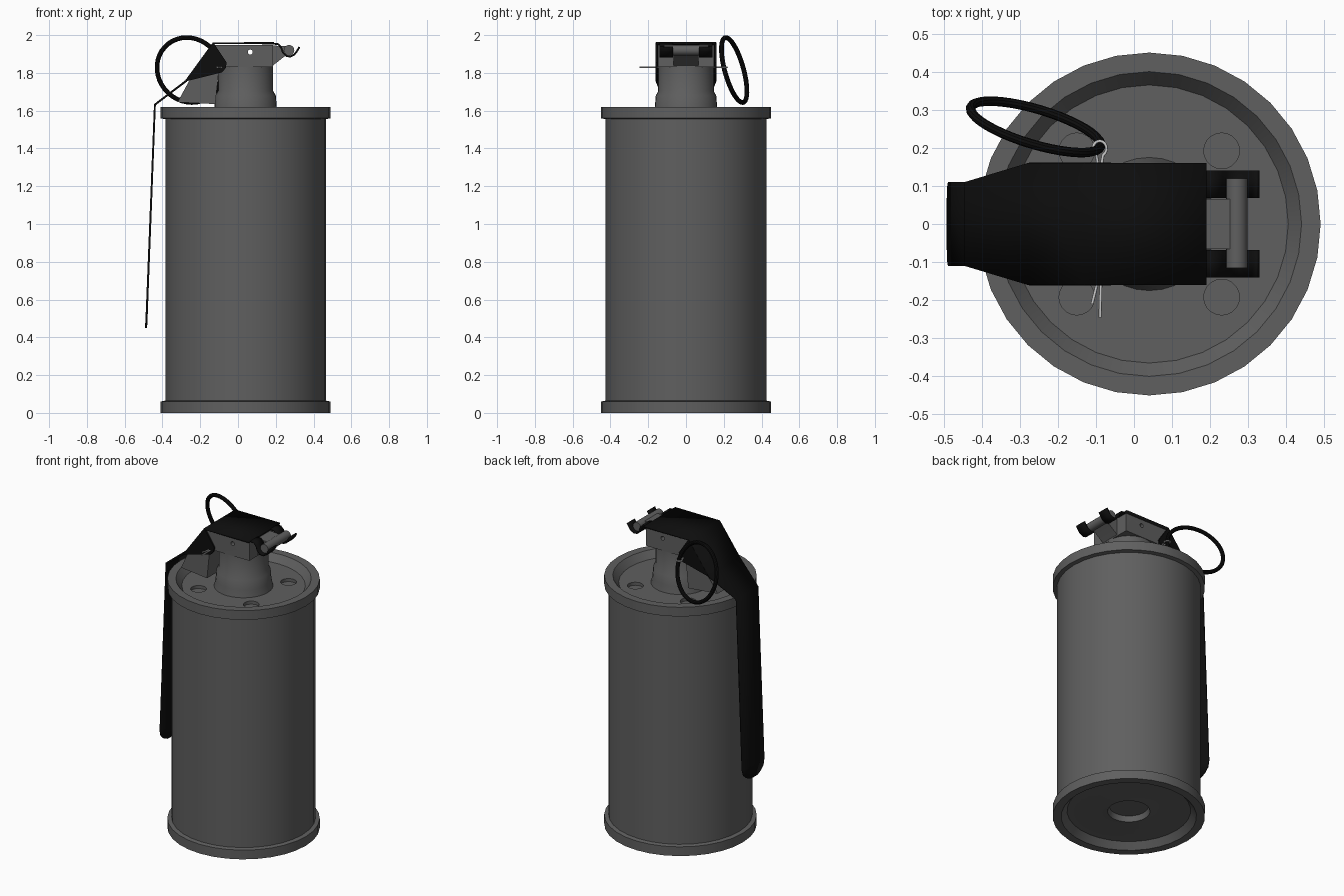
import bpy, bmesh, math
from mathutils import Vector

if "Cube" in bpy.data.objects:
    bpy.data.objects.remove(bpy.data.objects["Cube"])

CX = 0.04  # axis of the canister


def material(name, v):
    m = bpy.data.materials.new(name)
    m.diffuse_color = (v, v, v, 1)
    m.use_nodes = True
    m.node_tree.nodes["Principled BSDF"].inputs["Base Color"].default_value = m.diffuse_color
    return m


GREY = material("dark_grey", 0.115)
BLACK = material("black", 0.004)
STEEL = material("steel", 0.6)


def finish(bm, name, mat):
    bmesh.ops.recalc_face_normals(bm, faces=bm.faces)
    me = bpy.data.meshes.new(name)
    bm.to_mesh(me)
    bm.free()
    me.materials.append(mat)
    ob = bpy.data.objects.new(name, me)
    bpy.context.collection.objects.link(ob)
    return ob


def lathe(name, profile, mat, sides=32):
    bm = bmesh.new()
    vs = [bm.verts.new((CX + r, 0, z)) for r, z in profile]
    es = [bm.edges.new(p) for p in zip(vs, vs[1:])]
    bmesh.ops.spin(bm, geom=vs + es, cent=(CX, 0, 0), axis=(0, 0, 1),
                   angle=2 * math.pi, steps=sides)
    bmesh.ops.remove_doubles(bm, verts=bm.verts, dist=1e-4)
    return finish(bm, name, mat)


def prism(name, pts, y0, y1, mat):
    """Extrude an x-z outline along y."""
    bm = bmesh.new()
    f = bm.faces.new([bm.verts.new((x, y0, z)) for x, z in pts])
    g = bmesh.ops.extrude_face_region(bm, geom=[f])["geom"]
    bmesh.ops.translate(bm, vec=(0, y1 - y0, 0),
                        verts=[v for v in g if isinstance(v, bmesh.types.BMVert)])
    return finish(bm, name, mat)


def strip(name, rows, mat, thick, yc=0):
    """Sheet metal: rows of x, z, half width."""
    bm = bmesh.new()
    prs = [(bm.verts.new((x, yc - w, z)), bm.verts.new((x, yc + w, z))) for x, z, w in rows]
    for a, b in zip(prs, prs[1:]):
        bm.faces.new((a[0], a[1], b[1], b[0]))
    ob = finish(bm, name, mat)
    s = ob.modifiers.new("thickness", "SOLIDIFY")
    s.thickness, s.offset = thick, 0
    return ob


def cylinder(name, r, depth, loc, mat, along_y=False, sides=20):
    bpy.ops.mesh.primitive_cylinder_add(vertices=sides, radius=r, depth=depth, location=loc,
                                        rotation=(math.pi / 2 if along_y else 0, 0, 0))
    ob = bpy.context.object
    ob.name = name
    ob.data.materials.append(mat)
    return ob


def cut(ob, cutter):
    m = ob.modifiers.new("cut", "BOOLEAN")
    m.operation, m.solver, m.object = "DIFFERENCE", "EXACT", cutter
    dg = bpy.context.evaluated_depsgraph_get()
    me = bpy.data.meshes.new_from_object(ob.evaluated_get(dg))
    ob.modifiers.clear()
    ob.data = me
    bpy.data.objects.remove(cutter)


# Canister with rims, recessed ends and a bottom socket
body = lathe("canister", [
    (0, 0.07), (0.115, 0.07), (0.125, 0.035), (0.17, 0.04), (0.365, 0.04), (0.40, 0),
    (0.45, 0), (0.45, 0.06), (0.425, 0.065), (0.425, 1.555), (0.45, 1.56),
    (0.45, 1.62), (0.40, 1.62), (0.365, 1.575), (0, 1.575)], GREY)
# Four vent holes in the lid
for sx in (-1, 1):
    for sy in (-1, 1):
        cut(body, cylinder("vent_cutter", 0.047, 0.04,
                           (CX + sx * 0.19, sy * 0.192, 1.575), GREY))

# Round neck with flared collar
lathe("neck", [(0, 1.56), (0.178, 1.56), (0.165, 1.62), (0.16, 1.68), (0.146, 1.705),
               (0.146, 1.85), (0, 1.85)], GREY)

# Fuze head with a sloping wedge under the lever, narrowed at the low end
head = prism("fuze_head", [(0.185, 1.948), (-0.125, 1.948), (-0.26, 1.755), (-0.32, 1.645),
                           (-0.12, 1.635), (-0.10, 1.83), (0.185, 1.83)], -0.148, 0.148, GREY)
for v in head.data.vertices:
    if v.co.x < -0.3:
        v.co.y *= 0.88
cut(head, cylinder("pin_hole_cutter", 0.013, 1, (0.065, 0, 1.91), GREY, True))

# Hinge arm and hinge pin
prism("hinge_arm", [(0.18, 1.945), (0.27, 1.94), (0.275, 1.905), (0.25, 1.89), (0.18, 1.835)],
      -0.065, 0.065, GREY)
cylinder("hinge_pin", 0.028, 0.235, (0.27, 0.002, 1.92), GREY, True)

# Safety lever: flat top, slope, taper and long handle with a rounded tip
strip("lever", [(0.19, 1.957, 0.16), (-0.13, 1.957, 0.16), (-0.275, 1.757, 0.16),
                (-0.44, 1.632, 0.11), (-0.483, 0.53, 0.11), (-0.485, 0.49, 0.098),
                (-0.486, 0.465, 0.07), (-0.487, 0.45, 0.035)], BLACK, 0.011)
for side, s in (("front", -1), ("back", 1)):
    # Side flanges of the lever
    prism("lever_flange_" + side, [(-0.13, 1.96), (-0.06, 1.855), (-0.065, 1.825),
                                   (-0.085, 1.803), (-0.275, 1.755)],
          s * 0.15, s * 0.161, BLACK)
    # Hooks curling under the hinge pin
    path = [(0.185, 1.955), (0.212, 1.952), (0.228, 1.935), (0.238, 1.908), (0.255, 1.89),
            (0.277, 1.886), (0.298, 1.897), (0.312, 1.915), (0.325, 1.937)]
    strip("lever_hook_" + side, [(x, z, 0.036) for x, z in path], BLACK, 0.01, s * 0.104)

# Split pin with an eye at the back
pts = [(-0.11, -0.21), (-0.095, -0.15), (-0.096, 0.165)]
pts += [(-0.09 - 0.018 * math.sin(math.radians(a)), 0.198 - 0.02 * math.cos(math.radians(a)))
        for a in range(30, 331, 25)]
pts += [(-0.084, 0.165), (-0.087, -0.15), (-0.089, -0.245)]
cu = bpy.data.curves.new("split_pin", "CURVE")
cu.dimensions, cu.bevel_depth, cu.bevel_resolution = "3D", 0.004, 2
cu.use_fill_caps = True
sp = cu.splines.new("POLY")
sp.points.add(len(pts) - 1)
for p, (x, y) in zip(sp.points, pts):
    p.co = (x, y, 1.83, 1)
cu.materials.append(STEEL)
bpy.context.collection.objects.link(bpy.data.objects.new("split_pin", cu))

# Pull ring, leaning outwards
normal = Vector((0.3, 1, 0.28))
bpy.ops.mesh.primitive_torus_add(major_radius=0.178, minor_radius=0.0125, major_segments=40,
                                 minor_segments=10, location=(-0.258, 0.255, 1.815),
                                 rotation=normal.to_track_quat("Z", "Y").to_euler())
bpy.context.object.name = "pull_ring"
bpy.context.object.data.materials.append(BLACK)

# Smooth round surfaces, keep edges sharp
bpy.ops.object.select_all(action="DESELECT")
for ob in bpy.data.objects:
    if ob.type == "MESH":
        ob.select_set(True)
        bpy.context.view_layer.objects.active = ob
bpy.ops.object.shade_smooth_by_angle(angle=math.radians(30))
